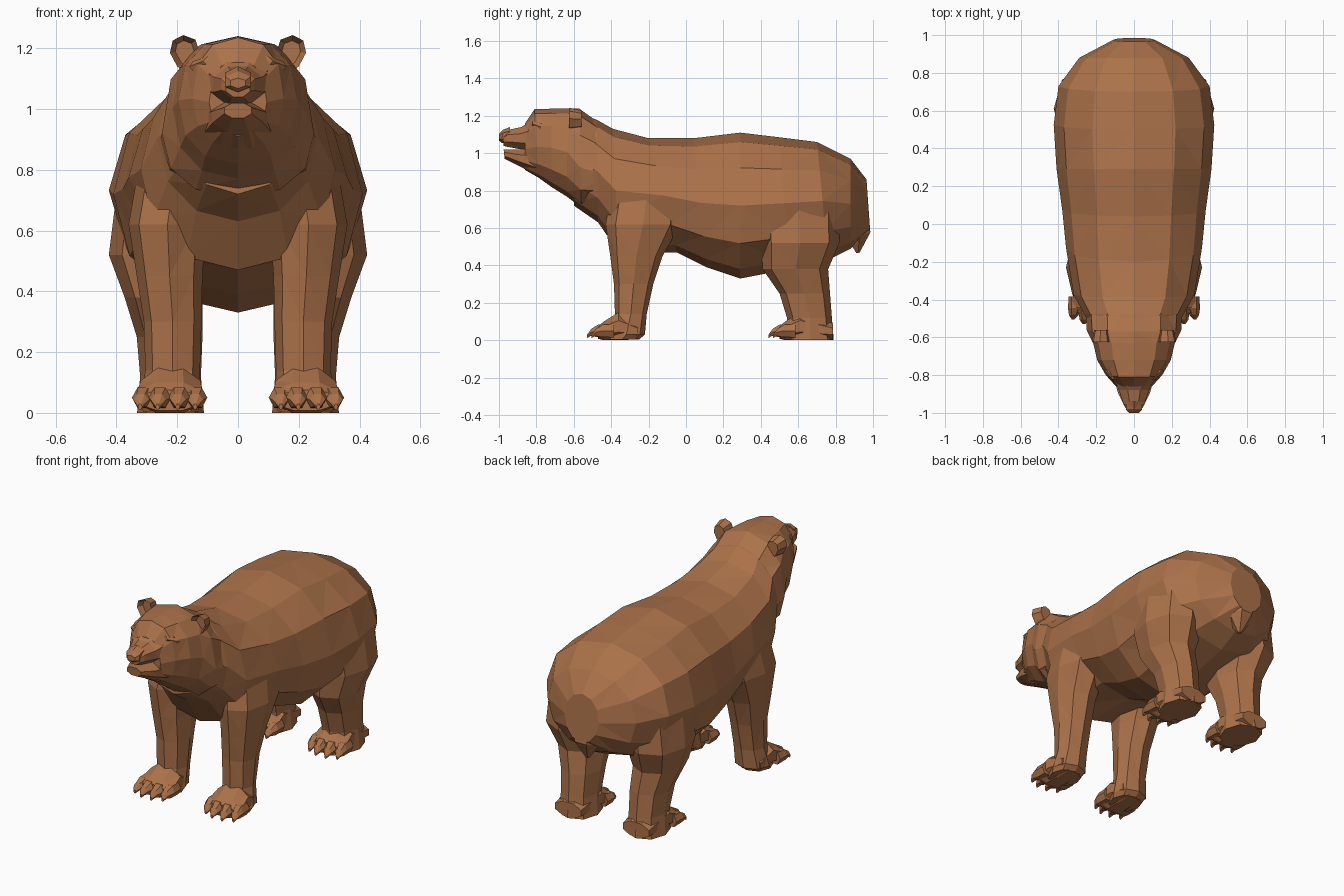
import bpy, bmesh, math
from mathutils import Vector

fur = bpy.data.materials.new("brown fur")
fur.diffuse_color = (0.41, 0.168, 0.068, 1)


def finish(name, bm):
    bmesh.ops.remove_doubles(bm, verts=bm.verts, dist=0.0005)
    bmesh.ops.triangulate(bm, faces=bm.faces)
    bmesh.ops.recalc_face_normals(bm, faces=bm.faces)
    me = bpy.data.meshes.new(name)
    bm.to_mesh(me)
    bm.free()
    me.materials.append(fur)
    ob = bpy.data.objects.new(name, me)
    bpy.context.collection.objects.link(ob)
    return ob


def loft(name, stations, n=12, power=1.0, flat=False):
    """Skin rings; station = y1,z1 (one end), y2,z2 (other end), half width, centre x, widest fraction"""
    bm = bmesh.new()
    rings = []
    for y1, z1, y2, z2, w, *rest in stations:
        cx = rest[0] if rest else 0
        f = rest[1] if len(rest) > 1 else 0.5
        a1, a2 = Vector((cx, y1, z1)), Vector((cx, y2, z2))
        mid = a2.lerp(a1, f)
        ring = []
        for k in range(n):
            a = 2 * math.pi * (k + (0.5 if flat else 0)) / n
            s = 1 / math.cos(math.pi / n) if flat else 1
            c, t = math.cos(a) * s, math.sin(a) * s
            c = math.copysign(abs(c) ** power, c) if abs(c) > 1e-6 else 0
            t = math.copysign(abs(t) ** power, t) if abs(t) > 1e-6 else 0
            p = mid.lerp(a1, t) if t >= 0 else mid.lerp(a2, -t)
            ring.append(bm.verts.new(p + Vector((w * c, 0, 0))))
        rings.append(ring)
    for a, b in zip(rings, rings[1:]):
        for k in range(n):
            bm.faces.new((a[k], a[(k + 1) % n], b[(k + 1) % n], b[k]))
    bm.faces.new(rings[0])
    bm.faces.new(rings[-1])
    return finish(name, bm)


def leg(name, side, levels):
    """Levels = centre x, centre y, z, half width, half depth"""
    loft(name, [(y - d, z, y + d, z, w, side * x) for x, y, z, w, d in levels], 8, 0.9)


# torso from rump to chest
loft("torso", [
    (0.965, 0.86, 0.985, 0.58, 0.11),
    (0.88, 0.97, 0.88, 0.49, 0.29),
    (0.70, 1.06, 0.76, 0.43, 0.40),
    (0.50, 1.085, 0.55, 0.38, 0.425),
    (0.29, 1.11, 0.29, 0.33, 0.41),
    (0.04, 1.08, 0.11, 0.39, 0.38),
    (-0.20, 1.08, -0.05, 0.47, 0.36),
    (-0.39, 1.13, -0.36, 0.47, 0.32),
    (-0.48, 1.18, -0.47, 0.63, 0.265),
    (-0.57, 1.21, -0.60, 0.72, 0.20)], 12, 0.95)

# head with cheek ruff, tapering to the face
loft("head", [
    (-0.42, 1.13, -0.40, 0.72, 0.26, 0, 0.4),
    (-0.57, 1.238, -0.56, 0.71, 0.25, 0, 0.4),
    (-0.63, 1.24, -0.64, 0.77, 0.215, 0, 0.5),
    (-0.72, 1.238, -0.72, 0.82, 0.195, 0, 0.5),
    (-0.81, 1.235, -0.79, 0.87, 0.15, 0, 0.45),
    (-0.86, 1.16, -0.86, 0.91, 0.095, 0, 0.45)], 12, 0.85)

# muzzle, nose and lower jaw
loft("muzzle", [
    (-0.80, 1.19, -0.80, 1.00, 0.115),
    (-0.88, 1.14, -0.88, 1.02, 0.08),
    (-0.95, 1.125, -0.96, 1.035, 0.055),
    (-0.98, 1.10, -0.975, 1.04, 0.04)], 8, 1, True)
loft("nose", [
    (-0.94, 1.135, -0.94, 1.06, 0.042),
    (-0.98, 1.12, -0.985, 1.06, 0.042),
    (-1.0, 1.10, -1.0, 1.07, 0.025)], 6, 1, True)
loft("lower_jaw", [
    (-0.78, 1.03, -0.78, 0.87, 0.115),
    (-0.90, 1.02, -0.88, 0.925, 0.085),
    (-0.975, 1.02, -0.97, 0.97, 0.045)], 8, 1, True)

# short tail
loft("tail", [
    (0.84, 0.60, 0.985, 0.66, 0.10),
    (0.86, 0.53, 0.995, 0.58, 0.075),
    (0.91, 0.465, 0.93, 0.47, 0.012)], 6)

for side, tag in ((-1, "right"), (1, "left")):
    # ear: rounded cup with a sunken front
    bm = bmesh.new()
    outline = [(0.115, 1.15), (0.14, 1.228), (0.18, 1.243), (0.215, 1.225),
               (0.224, 1.185), (0.20, 1.14), (0.16, 1.11)]
    front = [bm.verts.new((side * x, -0.625, z)) for x, z in outline]
    back = [bm.verts.new((side * (0.17 + (x - 0.17) * 0.75), -0.56,
                          1.17 + (z - 1.17) * 0.8)) for x, z in outline]
    for k in range(7):
        j = (k + 1) % 7
        bm.faces.new((front[k], front[j], back[j], back[k]))
    bm.faces.new(back)
    cup = bm.faces.new(front)
    bmesh.ops.recalc_face_normals(bm, faces=bm.faces)
    bmesh.ops.inset_region(bm, faces=[cup], thickness=0.018, depth=-0.03)
    finish(tag + "_ear", bm)

    # brow ridge and eye
    loft(tag + "_brow", [
        (-0.825, 1.17, -0.83, 1.135, 0.012, side * 0.045),
        (-0.82, 1.175, -0.825, 1.14, 0.03, side * 0.085),
        (-0.77, 1.16, -0.78, 1.12, 0.025, side * 0.135)], 6)
    bm = bmesh.new()
    bmesh.ops.create_icosphere(bm, subdivisions=1, radius=0.022)
    bmesh.ops.translate(bm, verts=bm.verts, vec=(side * 0.09, -0.823, 1.115))
    finish(tag + "_eye", bm)

    # legs, top to bottom
    leg(tag + "_front_leg", side, [
        (0.20, -0.20, 0.85, 0.12, 0.19),
        (0.232, -0.23, 0.62, 0.128, 0.20),
        (0.225, -0.265, 0.45, 0.108, 0.14),
        (0.215, -0.28, 0.30, 0.095, 0.105),
        (0.215, -0.295, 0.14, 0.09, 0.085),
        (0.222, -0.32, 0.03, 0.10, 0.10),
        (0.222, -0.34, 0.005, 0.09, 0.09)])
    leg(tag + "_hind_leg", side, [
        (0.24, 0.60, 0.80, 0.15, 0.22),
        (0.262, 0.61, 0.52, 0.163, 0.21),
        (0.245, 0.585, 0.38, 0.128, 0.175),
        (0.225, 0.635, 0.25, 0.108, 0.135),
        (0.222, 0.66, 0.12, 0.10, 0.12),
        (0.222, 0.665, 0.0, 0.11, 0.125)])

    # feet with four clawed toes; y = toe tip, heel
    for part, tip, heel in (("front", -0.53, -0.26), ("hind", 0.44, 0.785)):
        loft(f"{tag}_{part}_foot", [
            (heel, 0.09, heel, 0.005, 0.085, side * 0.222),
            (tip + 0.17, 0.15, tip + 0.17, 0.0, 0.098, side * 0.222),
            (tip + 0.09, 0.10, tip + 0.09, 0.0, 0.108, side * 0.224),
            (tip + 0.06, 0.075, tip + 0.06, 0.008, 0.10, side * 0.225)], 8, 1, True)
        for i, dx in enumerate((-0.088, -0.032, 0.032, 0.088)):
            x, lag = side * (0.225 + dx), 0.025 if i in (0, 3) else 0
            loft(f"{tag}_{part}_toe_{i + 1}", [
                (tip + lag + 0.12, 0.09, tip + lag + 0.12, 0.01, 0.034, x),
                (tip + lag + 0.06, 0.088, tip + lag + 0.05, 0.012, 0.036, x),
                (tip + lag + 0.025, 0.065, tip + lag + 0.02, 0.02, 0.025, x * 1.02),
                (tip + lag, 0.03, tip + lag, 0.01, 0.007, x * 1.03)], 6)
